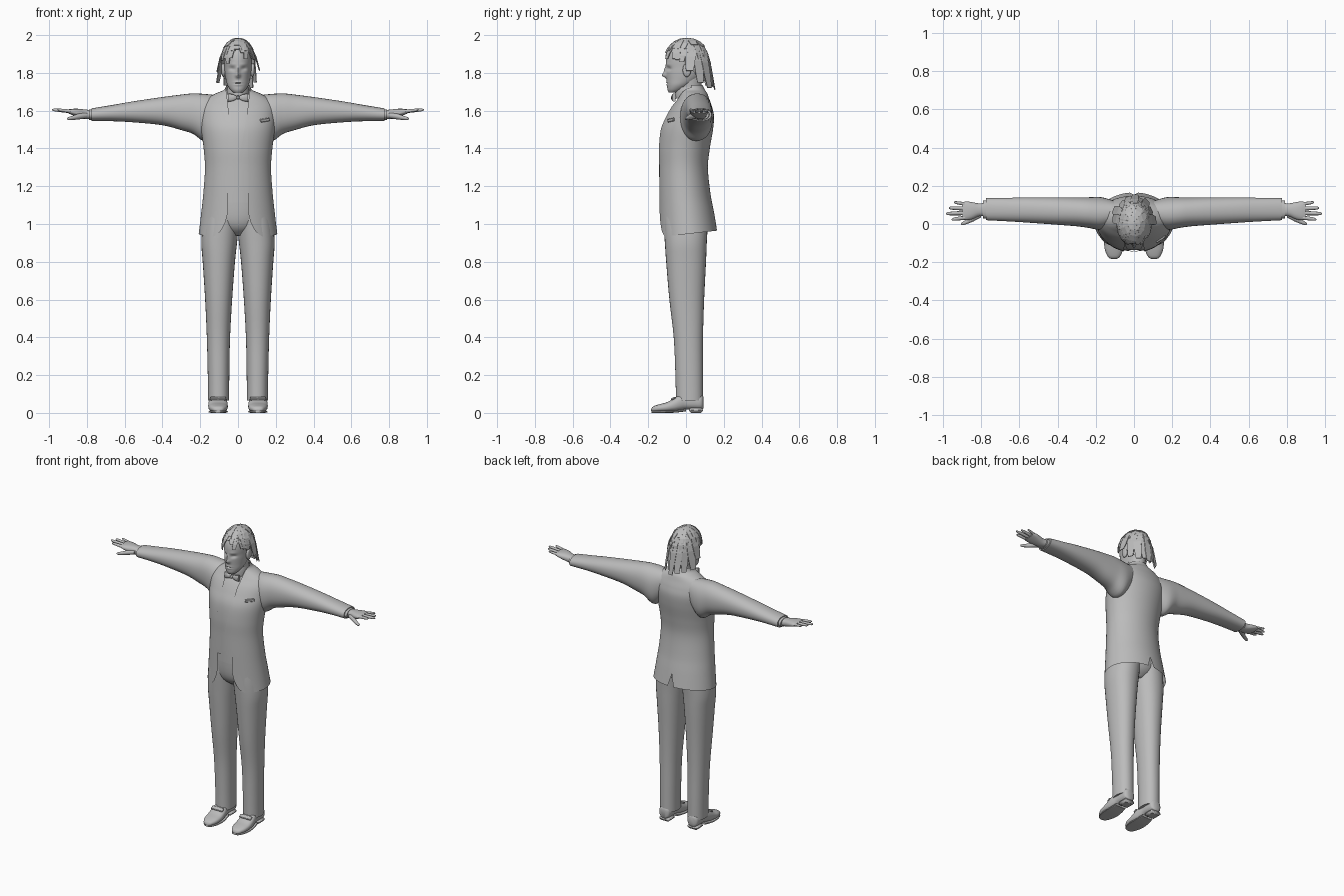
import bpy, bmesh, math, random
from math import sin, cos, pi, radians, exp

random.seed(4)
GREY = bpy.data.materials.new("plain grey")
GREY.diffuse_color = (0.5, 0.5, 0.5, 1)


def make(name, verts, faces, mirror=False, angle=40, thick=0):
    bm = bmesh.new()
    vs = [bm.verts.new(v) for v in verts]
    for f in faces:
        bm.faces.new([vs[i] for i in f])
    bmesh.ops.remove_doubles(bm, verts=bm.verts, dist=1e-5)
    bmesh.ops.recalc_face_normals(bm, faces=bm.faces)
    me = bpy.data.meshes.new(name)
    bm.to_mesh(me)
    bm.free()
    me.materials.append(GREY)
    ob = bpy.data.objects.new(name, me)
    bpy.context.collection.objects.link(ob)
    bpy.ops.object.select_all(action='DESELECT')
    ob.select_set(True)
    bpy.context.view_layer.objects.active = ob
    if angle:
        bpy.ops.object.shade_smooth_by_angle(angle=radians(angle))
    if mirror:
        ob.modifiers.new("mirror", 'MIRROR')
    if thick:
        ob.modifiers.new("thickness", 'SOLIDIFY').thickness = thick
    return ob


def smooth(rows, k):
    """Catmull-Rom interpolation of table rows."""
    out = []
    for i in range(len(rows) - 1):
        a, b, c, d = rows[max(i - 1, 0)], rows[i], rows[i + 1], rows[min(i + 2, len(rows) - 1)]
        for j in range(k):
            t = j / k
            out.append([q + .5 * t * (r - p + t * (2 * p - 5 * q + 4 * r - s + t * (3 * (q - r) + s - p)))
                        for p, q, r, s in zip(a, b, c, d)])
    return out + [list(rows[-1])]


def lerp(table, t):
    for (a, u), (b, v) in zip(table, table[1:]):
        if t <= b:
            return u + (v - u) * max(0, t - a) / (b - a)
    return table[-1][1]


def grid(rows, cols, wrap=False):
    return [(i * cols + j, i * cols + (j + 1) % cols, (i + 1) * cols + (j + 1) % cols, (i + 1) * cols + j)
            for i in range(rows - 1) for j in range(cols if wrap else cols - 1)]


def loft(name, axis, rows, n=24, k=4, p=1.0, mirror=False, caps=True, bump=None, angle=40):
    """Rows are (position on axis, low, high, low, high) of the two other axes."""
    rows = smooth(rows, k)
    verts = []
    for t, a0, a1, b0, b1 in rows:
        for j in range(n):
            c, s = cos(2 * pi * j / n), sin(2 * pi * j / n)
            a = (a0 + a1) / 2 + (a1 - a0) / 2 * math.copysign(abs(c) ** p, c)
            b = (b0 + b1) / 2 + (b1 - b0) / 2 * math.copysign(abs(s) ** p, s)
            v = [a, b]
            v.insert(axis, t)
            verts.append(bump(*v) if bump else v)
    faces = grid(len(rows), n, True)
    if caps:
        m = (len(rows) - 1) * n
        faces += [tuple(range(n)), tuple(range(m, m + n))]
    return make(name, verts, faces, mirror, angle)


def box(name, loc, size, rot=(0, 0, 0), bevel=.003, mirror=False):
    v = [(x * size[0] / 2, y * size[1] / 2, z * size[2] / 2) for x in (-1, 1) for y in (-1, 1) for z in (-1, 1)]
    f = [(0, 1, 3, 2), (4, 5, 7, 6), (0, 1, 5, 4), (2, 3, 7, 6), (0, 2, 6, 4), (1, 3, 7, 5)]
    ob = make(name, v, f)
    ob.location, ob.rotation_euler = loc, rot
    ob.modifiers.new("bevel", 'BEVEL').width = bevel
    return ob


# Torso outline: height, half width, front, back
BODY = [(.93, .208, -.143, .165), (1.05, .195, -.145, .148), (1.18, .182, -.147, .127), (1.30, .175, -.148, .116),
        (1.40, .182, -.149, .126), (1.50, .195, -.138, .143), (1.57, .20, -.108, .148), (1.62, .195, -.08, .138),
        (1.66, .17, -.05, .124), (1.69, .12, -.035, .113), (1.71, .075, -.035, .1), (1.735, .062, -.035, .088)]


def garment(name, inset, z0, z1, opening, vent=((0, 0), (2, 0)), slope=0):
    """Half sheet around the torso, open by a given half width at the front, mirrored."""
    rows = [r for r in smooth(BODY, 8) if z0 - 1e-4 <= r[0] <= z1 + 1e-4]
    verts, n = [], 25
    for z, rx, yf, yb in rows:
        rx, yf, yb = rx - inset, yf + inset, yb - inset
        a0 = math.asin(min(1, lerp(opening, z) / rx))
        a1 = pi - math.asin(min(1, lerp(vent, z) / rx))
        for j in range(n):
            a = a0 + (a1 - a0) * j / (n - 1)
            y = (yf + yb) / 2 - (yb - yf) / 2 * cos(a)
            verts.append((rx * sin(a), y, z + slope * (y + .145) * max(0, 1 - (z - .93) / .2)))
    make(name, verts, grid(len(rows), n), True, 60)


CLOSED = ((0, 0), (2, 0))
garment("jacket", 0, .93, 1.735,
        ((.93, .13), (.945, .105), (.97, .085), (1.01, .066), (1.06, .054), (1.3, .055), (1.6, .05), (1.69, .06), (1.74, .07)),
        ((.93, .022), (1.02, 0), (2, 0)), .113)
garment("waistcoat", .006, 1.15, 1.69, ((1.15, .055), (1.19, 0), (1.32, 0), (1.69, .07)))
garment("shirt", .012, 1.1, 1.71, CLOSED)

# Sleeves, cuffs and hands
loft("sleeve", 0, [(.10, .0, .12, 1.52, 1.68), (.17, -.03, .14, 1.44, 1.688), (.24, -.02, .14, 1.478, 1.691),
                   (.30, -.012, .14, 1.497, 1.685), (.40, -.004, .14, 1.523, 1.672), (.55, .007, .139, 1.538, 1.65),
                   (.66, .014, .137, 1.544, 1.631), (.775, .02, .135, 1.545, 1.612)], 32, 5, .9, True)
loft("shirt_cuff", 0, [(.76, .028, .126, 1.55, 1.607), (.79, .03, .122, 1.552, 1.606)], 24, 1, .9, True)
loft("palm", 0, [(.77, .04, .112, 1.555, 1.603), (.81, .04, .108, 1.556, 1.606), (.845, .026, .114, 1.565, 1.61),
                 (.875, .02, .118, 1.576, 1.61), (.897, .024, .114, 1.585, 1.607)], 20, 4, .85, True)
for nm, y0, xt, yt, r in (("index_finger", .034, .955, .024, .011), ("middle_finger", .058, .985, .054, .0115),
                          ("ring_finger", .081, .97, .084, .011), ("little_finger", .103, .943, .114, .0095)):
    rows = []
    for t, w in ((0, 1), (.35, .95), (.7, .85), (.92, .65), (1, .2)):
        x, y, z = .875 + (xt - .875) * t, y0 + (yt - y0) * t, 1.595 + .01 * t
        rows.append((x, y - r * w, y + r * w, z - r * w * .9, z + r * w * .9))
    loft(nm, 0, rows, 10, 2, mirror=True)
loft("thumb", 0, [(.80, .035, .07, 1.56, 1.59), (.84, .014, .048, 1.554, 1.585), (.87, .002, .026, 1.551, 1.575),
                  (.895, -.006, .013, 1.55, 1.567), (.905, -.002, .005, 1.555, 1.561)], 12, 3, mirror=True)

# Trousers
loft("trouser_leg", 2, [(.065, .047, .158, -.053, .09), (.2, .046, .16, -.056, .09), (.4, .042, .165, -.065, .09),
                        (.6, .031, .174, -.088, .096), (.8, .016, .187, -.105, .106), (.9, .005, .194, -.112, .11),
                        (1.0, -.006, .186, -.118, .115), (1.1, -.02, .17, -.12, .115)], 32, 4, .92, True)
loft("trouser_seat", 2, [(.94, -.05, .05, -.06, .06), (.98, -.13, .13, -.105, .1), (1.05, -.165, .165, -.126, .115),
                         (1.2, -.165, .165, -.132, .108)], 32, 4)

# Shoes
loft("shoe", 1, [(-.184, .095, .115, .01, .02), (-.174, .076, .134, .006, .034), (-.14, .059, .151, .005, .046),
                 (-.10, .054, .157, .005, .057), (-.06, .055, .157, .007, .08), (-.03, .06, .153, .012, .098),
                 (.0, .065, .147, .018, .105), (.04, .064, .146, .018, .105), (.08, .068, .142, .018, .098),
                 (.092, .085, .125, .025, .085)], 24, 4, .8, True)
loft("shoe_sole", 1, [(-.183, .092, .118, 0, .01), (-.17, .073, .137, 0, .01), (-.12, .055, .155, 0, .011),
                      (-.06, .056, .155, .001, .012), (0, .066, .146, .008, .022)], 16, 3, .5, True)
for s in (-1, 1):
    box("shoe_heel", (s * .105, .053, .014), (.078, .076, .028), bevel=.012)
    box("shoe_strap", (s * .105, -.068, .076), (.085, .026, .01), (radians(28), 0, 0))

# Neck, collar, bow tie, pocket square
loft("neck", 2, [(1.64, -.054, .054, -.03, .08), (1.72, -.052, .052, -.045, .08), (1.78, -.055, .055, -.06, .09)])
loft("shirt_collar", 2, [(1.665, -.062, .062, -.056, .088), (1.70, -.059, .059, -.058, .084),
                         (1.725, -.056, .056, -.053, .083)], 32, 3, caps=False)
loft("bow_tie_wing", 0, [(.004, -.07, -.056, 1.662, 1.676), (.025, -.077, -.054, 1.652, 1.686),
                         (.052, -.072, -.054, 1.647, 1.692)], 12, 3, .7, True)
box("bow_tie_knot", (0, -.066, 1.669), (.018, .026, .02), bevel=.005)
box("pocket_square", (.142, -.079, 1.55), (.058, .012, .018), (0, radians(-8), radians(33)))

# Head with face shaped by soft bumps: x, height, spread x, spread z, depth
BUMPS = [(0, 1.787, .011, .012, -.022), (0, 1.812, .008, .02, -.012), (.03, 1.822, .015, .01, .011),
         (-.03, 1.822, .015, .01, .011), (0, 1.75, .02, .004, -.005), (0, 1.737, .017, .004, -.005),
         (0, 1.744, .02, .002, .004), (.03, 1.845, .018, .006, -.004), (-.03, 1.845, .018, .006, -.004)]


def face(x, y, z):
    if y < -.03:
        y += sum(d * exp(-((x - a) / u) ** 2 - ((z - b) / w) ** 2) for a, b, u, w, d in BUMPS)
    return x, y, z


loft("head", 2, [(1.695, -.022, .022, -.09, -.05), (1.71, -.04, .04, -.098, -.01), (1.735, -.056, .056, -.1, .03),
                 (1.765, -.064, .064, -.102, .07), (1.80, -.070, .070, -.105, .10), (1.83, -.072, .072, -.105, .11),
                 (1.87, -.074, .074, -.106, .113), (1.91, -.07, .07, -.096, .105), (1.94, -.056, .056, -.07, .085),
                 (1.96, -.03, .03, -.035, .05), (1.967, -.008, .008, 0, .02)], 64, 6, bump=face, angle=60)
loft("ear", 0, [(.064, -.012, .018, 1.79, 1.835), (.076, -.018, .026, 1.778, 1.85), (.084, -.014, .026, 1.785, 1.852),
                (.087, -.004, .018, 1.80, 1.84)], 14, 3, mirror=True)


# Hair: an under-cap and layered flat locks; azimuth is measured from the back
def scalp(az, s, k):
    r, a = sin(radians(min(s, 90))) * k, radians(az)
    z = 1.87 + .115 * k * cos(radians(s)) if s < 90 else 1.87 - .19 * (s - 90) / 90
    return .088 * r * sin(a), .005 + .115 * r * cos(a), z


ENDS = ((0, 160), (60, 142), (78, 120), (95, 92), (130, 84), (150, 64), (180, 60))
N = 36
cap = [scalp(i * 360 / N, 2 + (lerp(ENDS, min(i * 360 / N, 360 - i * 360 / N)) - 8) * j / 9, 1.0)
       for j in range(10) for i in range(N)]
make("hair_cap", cap, grid(10, N, True) + [tuple(range(N))])


def lock(name, az, s0, s1, w, k0, k1, skew=0):
    verts = []
    for i in range(4):
        t = i / 3
        half = w * (1 - .45 * t * t)
        for side in (-1, 1):
            verts.append(scalp(az + skew * t + side * half, s0 + (s1 - s0) * t, k0 + (k1 - k0) * t))
    make(name, verts, grid(4, 2), angle=0, thick=.004)


for i in range(11):
    lock("crown_lock", i * 360 / 11, 4, random.uniform(48, 62), 22, 1.01, 1.05, random.uniform(-14, 14))
for i in range(14):
    az = -180 + i * 360 / 14
    end = min(lerp(ENDS, abs(az)) + 3, random.uniform(85, 100))
    lock("middle_lock", az, 34, end, 16, 1.01, 1.06, random.uniform(-9, 9))
for i in range(9):
    az = -80 + i * 20
    lock("back_lock", az, 66, lerp(ENDS, abs(az)) + random.uniform(0, 16), 13, 1.02,
         random.uniform(1.2, 1.4), random.uniform(-6, 6))
for az, end in ((-100, 98), (100, 96), (-122, 92), (122, 90), (-140, 100), (146, 88), (-158, 86), (166, 72)):
    lock("fringe_lock", az, 45, end, 11, 1.02, 1.07, random.uniform(-8, 8))
